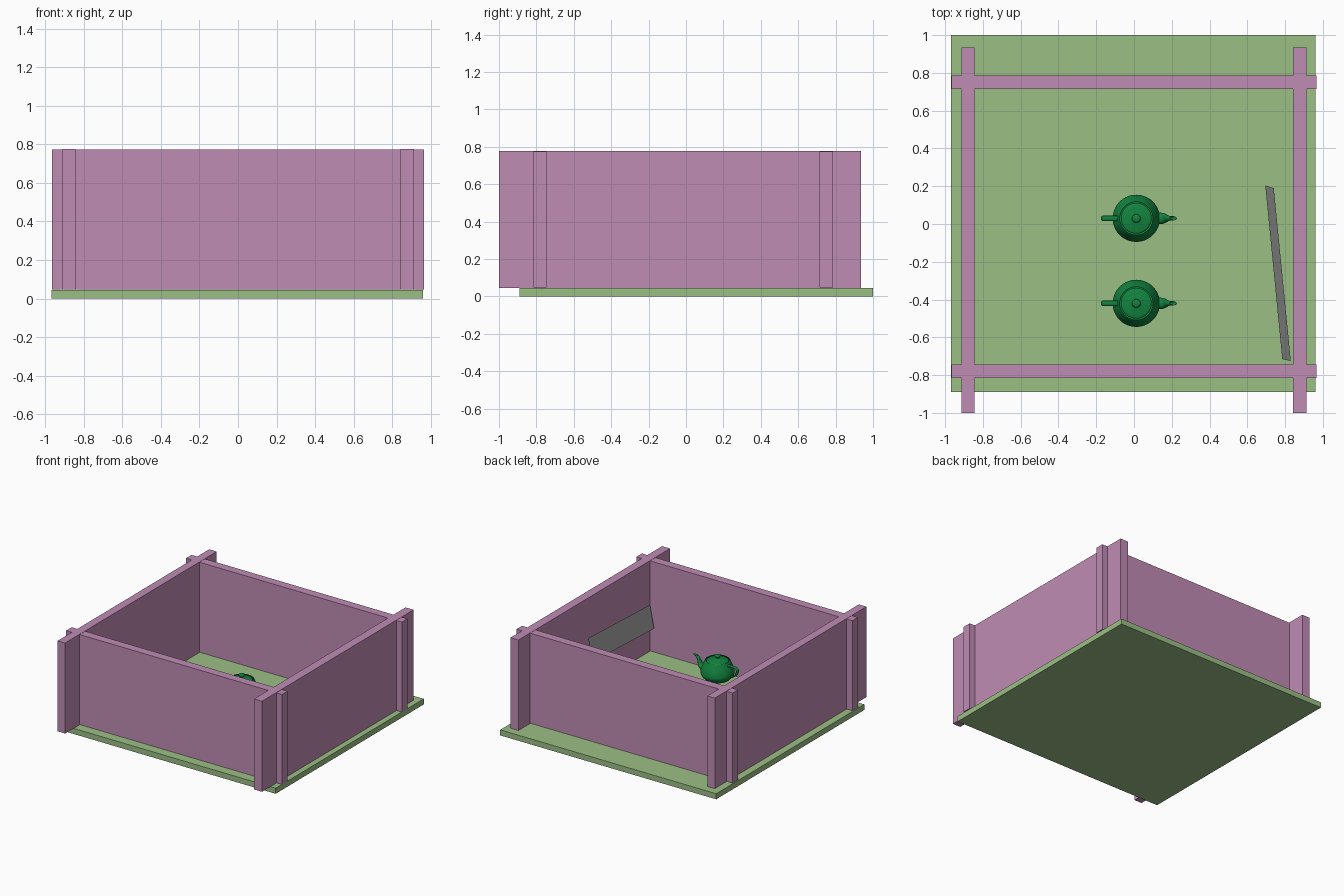
import bpy, bmesh, math
from mathutils import Vector
from mathutils.geometry import interpolate_bezier

if "Cube" in bpy.data.objects:
    bpy.data.objects.remove(bpy.data.objects["Cube"], do_unlink=True)


def material(name, rgb):
    m = bpy.data.materials.new(name)
    m.use_nodes = True
    m.diffuse_color = (*rgb, 1)
    m.node_tree.nodes["Principled BSDF"].inputs["Base Color"].default_value = (*rgb, 1)
    return m


PINK = material("pink", (0.53, 0.263, 0.46))
LIGHT_GREEN = material("light green", (0.33, 0.52, 0.235))
DARK_GREEN = material("dark green", (0.006, 0.23, 0.05))
GREY = material("grey", (0.40, 0.40, 0.40))


def make_object(name, bm, mat, smooth=False):
    mesh = bpy.data.meshes.new(name)
    bmesh.ops.recalc_face_normals(bm, faces=bm.faces)
    bm.to_mesh(mesh)
    bm.free()
    mesh.materials.append(mat)
    if smooth:
        mesh.polygons.foreach_set("use_smooth", [True] * len(mesh.polygons))
    obj = bpy.data.objects.new(name, mesh)
    bpy.context.collection.objects.link(obj)
    return obj


def box(name, lo, hi, mat):
    bm = bmesh.new()
    bmesh.ops.create_cube(bm, size=1)
    for v in bm.verts:
        v.co = [lo[i] if v.co[i] < 0 else hi[i] for i in range(3)]
    return make_object(name, bm, mat)


def curve(*segments, steps=10):
    """Chain of Bezier segments, each four (a, z) pairs, as a list of points."""
    pts = []
    for seg in segments:
        new = interpolate_bezier(*[Vector((a, 0, z)) for a, z in seg], steps)
        pts += new[1:] if pts else new
    return pts


def lathe(bm, profile, sides=40):
    """Spin a profile of (radius, 0, z) points around the z axis."""
    verts = [bm.verts.new(p) for p in profile]
    edges = [bm.edges.new(pair) for pair in zip(verts, verts[1:])]
    bmesh.ops.spin(bm, geom=verts + edges, axis=(0, 0, 1), cent=(0, 0, 0),
                   angle=math.tau, steps=sides, use_merge=False)
    bmesh.ops.remove_doubles(bm, verts=bm.verts, dist=0.0005)


def tube(bm, outer, inner, widths, sides=16):
    """Loft elliptical rings spanning two curves in the xz plane."""
    rings = []
    for p, q, w in zip(outer, inner, widths):
        mid, half = (p + q) / 2, (p - q) / 2
        angles = [math.tau * i / sides for i in range(sides)]
        rings.append([bm.verts.new(mid + half * math.cos(t) + Vector((0, w * math.sin(t), 0)))
                      for t in angles])
    for r, s in zip(rings, rings[1:]):
        for i in range(sides):
            j = (i + 1) % sides
            bm.faces.new((r[i], r[j], s[j], s[i]))


def place(obj, loc, scale):
    obj.location = loc
    obj.scale = (scale, scale, scale)


def teapot(name, loc, scale):
    # Body
    bm = bmesh.new()
    lathe(bm, curve(((1.4, 2.4), (1.34, 2.53), (1.44, 2.53), (1.5, 2.4)),
                    ((1.5, 2.4), (1.75, 1.875), (2, 1.35), (2, 0.9)),
                    ((2, 0.9), (2, 0.45), (1.5, 0.225), (1.5, 0.15)),
                    ((1.5, 0.15), (1.5, 0.075), (1.425, 0), (0, 0))))
    place(make_object(name + "_body", bm, DARK_GREEN, True), loc, scale)
    # Lid with knob
    bm = bmesh.new()
    lathe(bm, curve(((0, 3.15), (0.8, 3.15), (0, 2.7), (0.2, 2.7)),
                    ((0.2, 2.7), (0.4, 2.55), (1.3, 2.55), (1.3, 2.4))))
    place(make_object(name + "_lid", bm, DARK_GREEN, True), loc, scale)
    # Handle
    bm = bmesh.new()
    outer = curve(((-1.5, 2.25), (-2.5, 2.25), (-3, 2.25), (-3, 1.8)),
                  ((-3, 1.8), (-3, 1.35), (-2.65, 0.94), (-1.9, 0.6)))
    inner = curve(((-1.6, 2.025), (-2.3, 2.025), (-2.7, 2.025), (-2.7, 1.8)),
                  ((-2.7, 1.8), (-2.7, 1.5), (-2.5, 1.125), (-2, 0.9)))
    tube(bm, outer, inner, [0.225] * len(outer))
    place(make_object(name + "_handle", bm, DARK_GREEN, True), loc, scale)
    # Spout with rolled lip
    bm = bmesh.new()
    upper = curve(((1.7, 1.275), (2.6, 1.275), (2.3, 1.95), (2.7, 2.25)),
                  ((2.7, 2.25), (2.8, 2.325), (2.9, 2.325), (2.8, 2.25)))
    lower = curve(((1.7, 0.45), (3.1, 0.675), (2.4, 1.875), (3.3, 2.25)),
                  ((3.3, 2.25), (3.525, 2.34), (3.45, 2.36), (3.2, 2.25)))
    widths = [p.z for p in curve(((0, 0.5), (0, 0.5), (0, 0.19), (0, 0.19)),
                                 ((0, 0.19), (0, 0.19), (0, 0.19), (0, 0.11)))]
    tube(bm, upper, lower, widths)
    place(make_object(name + "_spout", bm, DARK_GREEN, True), loc, scale)


# Floor slab
box("floor", (-0.97, -0.89, 0), (0.96, 1.0, 0.045), LIGHT_GREEN)

# Crossing walls
for name, x0, x1 in (("right_wall", -0.912, -0.845), ("left_wall", 0.843, 0.914)):
    box(name, (x0, -1.0, 0.046), (x1, 0.935, 0.777), PINK)
for name, y0, y1 in (("front_wall", -0.815, -0.745), ("back_wall", 0.715, 0.785)):
    box(name, (-0.965, y0, 0.048), (0.965, y1, 0.775), PINK)

# Thin leaning panel beside the left wall
bm = bmesh.new()
bm.faces.new([bm.verts.new(p) for p in ((0.695, 0.205, 0.36), (0.74, 0.19, 0.535),
                                        (0.83, -0.725, 0.43), (0.785, -0.715, 0.255))])
make_object("leaning_panel", bm, GREY)

# Pair of teapots
for name, y in (("back_teapot", 0.03), ("front_teapot", -0.42)):
    teapot(name, (0.012, y, 0.168), 0.0625)
